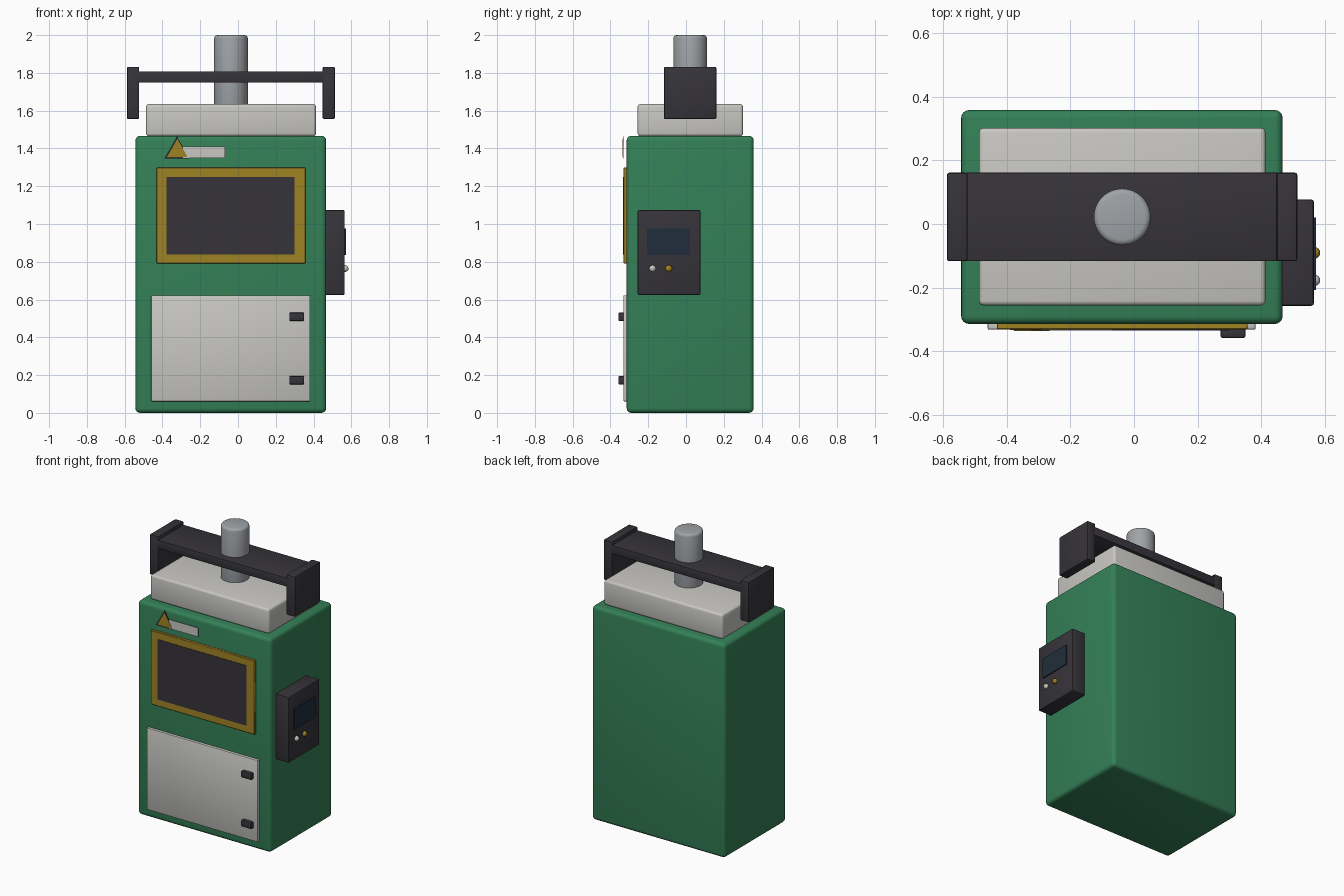
import bpy
import math
from mathutils import Vector

if "Cube" in bpy.data.objects:
    bpy.data.objects.remove(bpy.data.objects["Cube"], do_unlink=True)


def make_material(name, rgb):
    mat = bpy.data.materials.new(name)
    mat.use_nodes = True
    mat.diffuse_color = (*rgb, 1)
    mat.node_tree.nodes["Principled BSDF"].inputs["Base Color"].default_value = (*rgb, 1)
    return mat


GREEN = make_material("cabinet green", (0.034, 0.216, 0.095))
DARK = make_material("charcoal", (0.037, 0.034, 0.042))
PALE = make_material("pale grey", (0.578, 0.571, 0.546))
GOLD = make_material("warning gold", (0.352, 0.223, 0.017))
STEEL = make_material("steel", (0.35, 0.37, 0.39))
SCREEN = make_material("screen blue", (0.015, 0.027, 0.045))


def finish(obj, name, mat, bevel=0, segments=3):
    obj.name = obj.data.name = name
    obj.data.materials.clear()
    obj.data.materials.append(mat)
    if bevel:
        mod = obj.modifiers.new("Bevel", "BEVEL")
        mod.width = bevel
        mod.segments = segments
        mod.limit_method = "ANGLE"
        bpy.context.view_layer.objects.active = obj
        bpy.ops.object.modifier_apply(modifier=mod.name)
        bpy.ops.object.shade_smooth_by_angle(angle=math.radians(40))
    return obj


def box(name, mat, x, y, z, bevel=0, segments=3):
    """Box given by its extent (low, high) along each axis."""
    low, high = map(Vector, zip(x, y, z))
    bpy.ops.mesh.primitive_cube_add(size=1, location=(low + high) / 2)
    obj = bpy.context.object
    obj.scale = high - low
    bpy.ops.object.transform_apply(location=False, rotation=False, scale=True)
    return finish(obj, name, mat, bevel, segments)


def triangle(name, mat, x, z, y):
    """Thin upright triangular plate facing the front."""
    corners = [(x[0], z[0]), (x[1], z[0]), (sum(x) / 2, z[1])]
    verts = [(cx, cy, cz) for cy in y for cx, cz in corners]
    faces = [(0, 1, 2), (5, 4, 3)]
    faces += [(i, i + 3, (i + 1) % 3 + 3, (i + 1) % 3) for i in range(3)]
    mesh = bpy.data.meshes.new(name)
    mesh.from_pydata(verts, [], faces)
    obj = bpy.data.objects.new(name, mesh)
    bpy.context.collection.objects.link(obj)
    return finish(obj, name, mat)


# Cabinet and lid
FRONT = -0.314
box("cabinet", GREEN, (-0.543, 0.467), (FRONT, 0.358), (0, 1.467), 0.025, 4)
box("lid", PALE, (-0.487, 0.413), (-0.256, 0.302), (1.465, 1.635), 0.015)

# Overhead bar with end blocks, and the column through it
BAR_Y = (-0.117, 0.161)
box("overhead_bar", DARK, (-0.53, 0.455), BAR_Y, (1.749, 1.808), 0.004, 2)
for side, x in (("right", (-0.588, -0.523)), ("left", (0.448, 0.513))):
    box(side + "_end_block", DARK, x, BAR_Y, (1.556, 1.832), 0.007, 2)
bpy.ops.mesh.primitive_cylinder_add(vertices=48, radius=0.089, depth=0.4,
                                    location=(-0.037, 0.022, 1.8))
finish(bpy.context.object, "column", STEEL, 0.017, 3)

# Window
box("window_frame", GOLD, (-0.431, 0.357), (-0.331, FRONT + 0.01), (0.791, 1.299), 0.003, 1)
box("window_glass", DARK, (-0.378, 0.298), (-0.334, -0.328), (0.839, 1.25))

# Lower door with latches
box("door", PALE, (-0.46, 0.382), (-0.332, FRONT + 0.01), (0.061, 0.622), 0.005, 2)
for name, z in (("lower_latch", 0.173), ("upper_latch", 0.509)):
    box(name, DARK, (0.272, 0.35), (-0.358, -0.325), (z - 0.022, z + 0.022), 0.006, 2)

# Warning sign and blank label
triangle("warning_border", DARK, (-0.39, -0.256), (1.346, 1.462), (-0.333, -0.331))
box("label_plate", PALE, (-0.29, -0.069), (-0.334, -0.331), (1.349, 1.411))
triangle("warning_face", GOLD, (-0.376, -0.266), (1.354, 1.45), (-0.336, -0.333))

# Control box on the side, with screen and two buttons
box("control_box", DARK, (0.455, 0.565), (-0.257, 0.077), (0.624, 1.074), 0.008, 2)
box("control_screen", SCREEN, (0.564, 0.572), (-0.207, 0.02), (0.836, 0.976))
for name, mat, y in (("silver_button", PALE, -0.177), ("gold_button", GOLD, -0.091)):
    bpy.ops.mesh.primitive_uv_sphere_add(segments=16, ring_count=8, radius=0.018,
                                         location=(0.567, y, 0.764))
    finish(bpy.context.object, name, mat)
    bpy.ops.object.shade_smooth()
